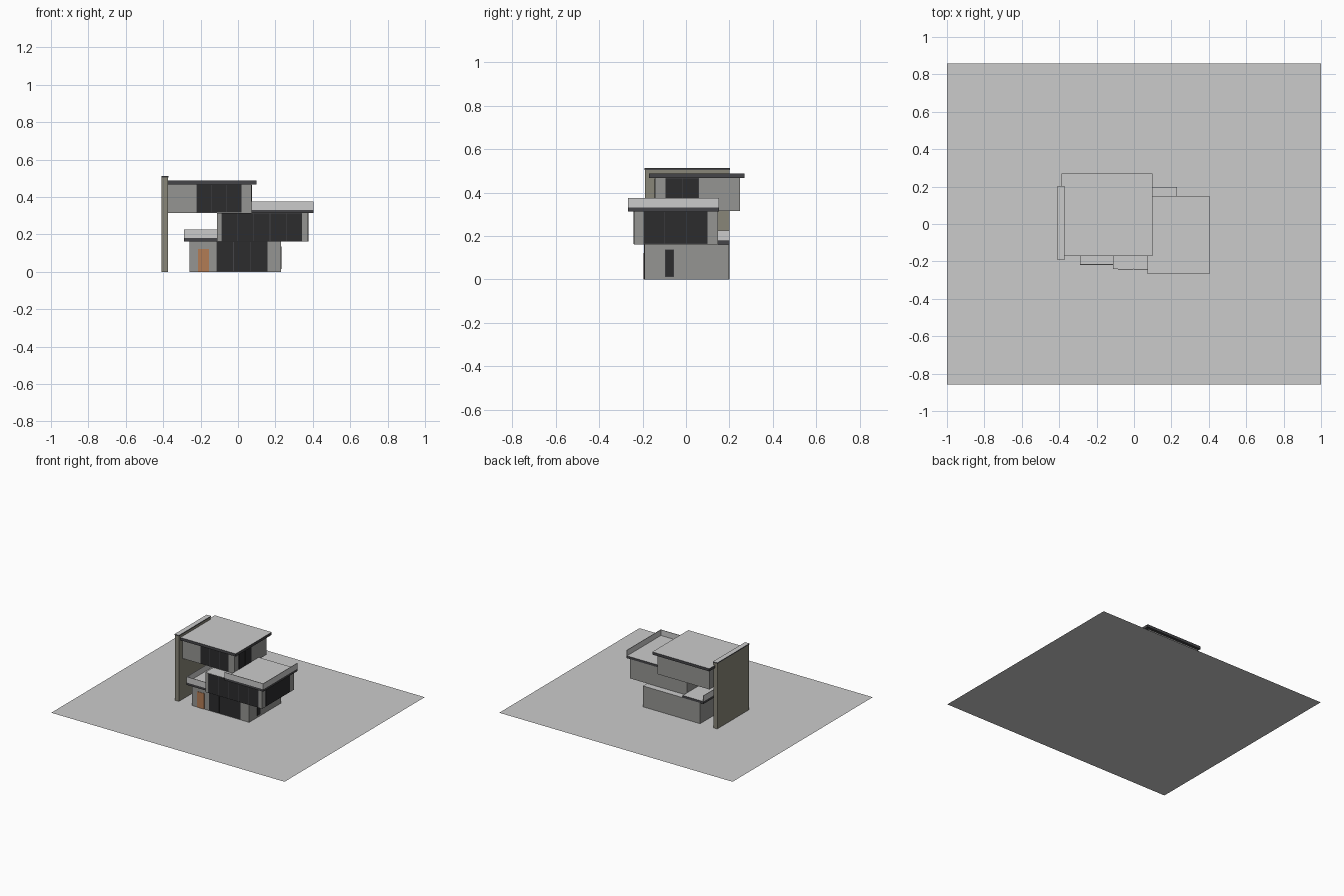
import bpy, bmesh

if "Cube" in bpy.data.objects:
    bpy.data.objects.remove(bpy.data.objects["Cube"])


def material(name, rgb):
    m = bpy.data.materials.new(name)
    m.diffuse_color = (*rgb, 1)
    m.use_nodes = True
    m.node_tree.nodes["Principled BSDF"].inputs["Base Color"].default_value = m.diffuse_color
    return m


DARK = material("dark_trim", (0.06, 0.06, 0.065))
GLASS = material("dark_glass", (0.025, 0.025, 0.027))
WOOD = material("wood", (0.45, 0.2, 0.09))
STONE = material("stone", (0.25, 0.24, 0.19))
WALL = material("wall", (0.3, 0.3, 0.29))
LIGHT = material("light_grey", (0.6, 0.6, 0.6))


def box(name, x, y, z, mat=None, top=None):
    """Box from (min, max) ranges; the top face may have its own material."""
    bm = bmesh.new()
    bmesh.ops.create_cube(bm, size=1)
    for v in bm.verts:
        v.co = [r[1] if c > 0 else r[0] for c, r in zip(v.co, (x, y, z))]
    bm.normal_update()
    mesh = bpy.data.meshes.new(name)
    if mat:
        mesh.materials.append(mat)
    if top:
        mesh.materials.append(top)
        for f in bm.faces:
            if f.normal.z > 0.9:
                f.material_index = 1
    bm.to_mesh(mesh)
    bm.free()
    ob = bpy.data.objects.new(name, mesh)
    bpy.context.collection.objects.link(ob)
    return ob


def window(name, axis, at, span, z, panes):
    """Dark frame with a row of glass panes; front faces -y, side faces +x."""
    def part(n, s, zz, depth, mat):
        if axis == "front":
            box(n, s, (at - depth, at + 0.004), zz, mat)
        else:
            box(n, (at - 0.004, at + depth), s, zz, mat)
    part(name + "_frame", span, z, 0.001, DARK)
    w = (span[1] - span[0]) / panes
    for i in range(panes):
        a = span[0] + i * w
        part(f"{name}_pane_{i + 1}", (a + 0.0015, a + w - 0.0015),
             (z[0] + 0.002, z[1] - 0.002), 0.002, GLASS)


# Ground sheet
bpy.ops.mesh.primitive_plane_add(size=2)
site = bpy.context.object
site.name = "site"
site.scale.y = 0.858
site.data.materials.append(LIGHT)

# Storeys
box("ground_floor", (-0.26, 0.23), (-0.192, 0.198), (0, 0.162), WALL, LIGHT)
box("middle_floor", (-0.112, 0.375), (-0.24, 0.148), (0.162, 0.315), WALL, LIGHT)
box("upper_floor", (-0.375, 0.072), (-0.143, 0.248), (0.315, 0.467), WALL)

# Tall side wall with cap
box("side_wall", (-0.408, -0.374), (-0.19, 0.2), (0, 0.505), STONE)
box("side_wall_cap", (-0.41, -0.372), (-0.192, 0.202), (0.505, 0.513), DARK, LIGHT)

# Roof and terrace slabs
box("top_roof", (-0.388, 0.1), (-0.171, 0.27), (0.467, 0.488), DARK, LIGHT)
box("middle_roof", (0.072, 0.404), (-0.268, 0.151), (0.313, 0.331), DARK, LIGHT)
box("terrace_slab", (-0.29, -0.112), (-0.218, 0.2), (0.162, 0.18), DARK, LIGHT)

# L-shaped railings
T = 0.004
box("middle_rail_front", (0.072, 0.404), (-0.268, -0.268 + T), (0.331, 0.375), LIGHT)
box("middle_rail_side", (0.404 - T, 0.404), (-0.268 + T, 0.151), (0.331, 0.375), LIGHT)
box("terrace_rail_front", (-0.29, -0.112), (-0.218, -0.218 + T), (0.18, 0.225), LIGHT)
box("terrace_rail_side", (-0.29, -0.29 + T), (-0.218 + T, 0.2), (0.18, 0.225), LIGHT)

# Windows
window("ground_window", "front", -0.192, (-0.115, 0.158), (0.002, 0.161), 3)
window("ground_slot", "side", 0.23, (-0.097, -0.055), (0.012, 0.137), 1)
window("middle_window", "front", -0.24, (-0.087, 0.343), (0.163, 0.313), 5)
window("middle_side_window", "side", 0.375, (-0.196, 0.1), (0.163, 0.313), 3)
window("upper_window", "front", -0.143, (-0.222, 0.02), (0.317, 0.467), 3)
window("upper_side_window", "side", 0.072, (-0.095, 0.06), (0.317, 0.467), 2)

# Front door
box("door", (-0.215, -0.154), (-0.195, -0.188), (0, 0.122), WOOD)
